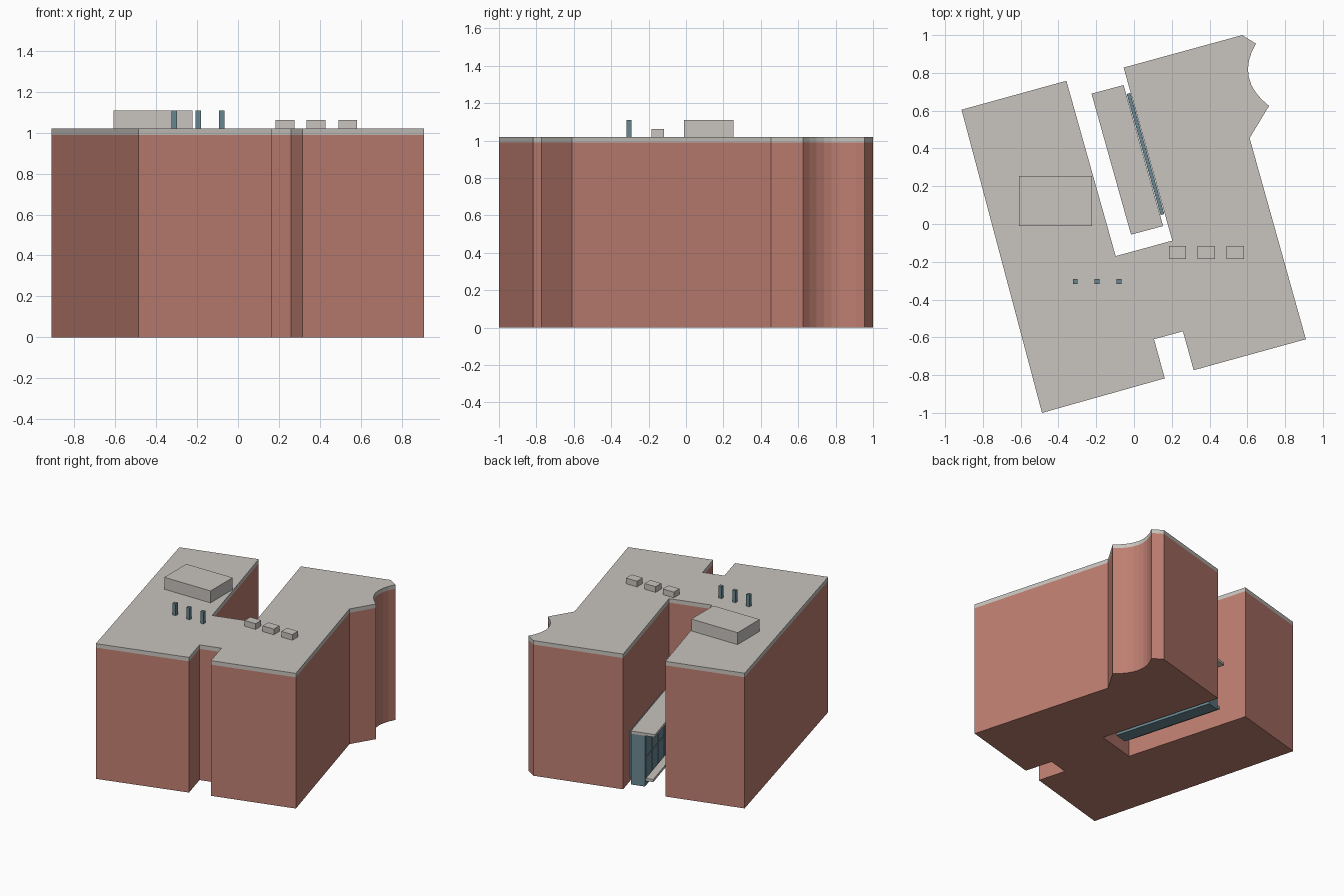
import bpy, bmesh
from mathutils import Vector

if "Cube" in bpy.data.objects:
    bpy.data.objects.remove(bpy.data.objects["Cube"])


def material(name, rgb):
    m = bpy.data.materials.new(name)
    m.diffuse_color = (*rgb, 1)
    m.use_nodes = True
    m.node_tree.nodes["Principled BSDF"].inputs["Base Color"].default_value = m.diffuse_color
    return m


BRICK = material("brick red", (0.515, 0.209, 0.165))
STONE = material("pale roof grey", (0.578, 0.552, 0.515))
GLASS = material("blue grey glass", (0.141, 0.242, 0.283))


def prism(name, outline, z0, z1, mat):
    """Extrude a plan outline between two heights."""
    bm = bmesh.new()
    base = bm.faces.new([bm.verts.new((x, y, z0)) for x, y in outline])
    up = bmesh.ops.extrude_face_region(bm, geom=[base])["geom"]
    bmesh.ops.translate(bm, vec=(0, 0, z1 - z0),
                        verts=[g for g in up if isinstance(g, bmesh.types.BMVert)])
    bmesh.ops.recalc_face_normals(bm, faces=bm.faces)
    me = bpy.data.meshes.new(name)
    bm.to_mesh(me)
    bm.free()
    me.materials.append(mat)
    ob = bpy.data.objects.new(name, me)
    bpy.context.collection.objects.link(ob)
    return ob


def box(name, x0, x1, y0, y1, z0, z1, mat):
    return prism(name, [(x0, y0), (x1, y0), (x1, y1), (x0, y1)], z0, z1, mat)


# Concave bay at the back right corner, as points on a curve
p0, p1, p2 = Vector((0.715, 0.625)), Vector((0.535, 0.765)), Vector((0.645, 0.955))
bay = [tuple(p0 * (1 - t) ** 2 + p1 * 2 * t * (1 - t) + p2 * t * t)
       for t in [i / 8 for i in range(9)]]

# U-shaped plan with a front notch and a back courtyard
plan = [(-0.487, -1.0), (0.163, -0.817), (0.106, -0.61), (0.259, -0.568),
        (0.316, -0.774), (0.91, -0.61), (0.612, 0.455)] + bay + [
        (0.573, 1.0), (-0.055, 0.828), (0.203, -0.088), (-0.097, -0.17),
        (-0.358, 0.758), (-0.913, 0.605)]
prism("brick_walls", plan, 0, 0.99, BRICK)
prism("main_roof", plan, 0.99, 1.02, STONE)

# Rooftop plant room, vents and flues
box("plant_room", -0.608, -0.222, -0.01, 0.253, 1.02, 1.11, STONE)
for i, x in enumerate((0.23, 0.382, 0.537)):
    box(f"roof_vent_{i + 1}", x - 0.046, x + 0.046, -0.185, -0.117, 1.02, 1.063, STONE)
for i, x in enumerate((-0.311, -0.195, -0.079)):
    box(f"flue_{i + 1}", x - 0.013, x + 0.013, -0.318, -0.292, 1.02, 1.11, GLASS)

# Courtyard pavilion, laid out along the slanted courtyard axes
origin = Vector((-0.225, 0.69))
across = Vector((0.966, 0.259))
along = Vector((0.27, -0.963))


def court(name, u0, u1, v0, v1, z0, z1, mat):
    pts = [tuple(origin + across * u + along * v)
           for u, v in ((u0, v0), (u1, v0), (u1, v1), (u0, v1))]
    return prism(name, pts, z0, z1, mat)


court("pavilion_roof", 0, 0.176, 0, 0.775, 0.385, 0.405, STONE)
court("pavilion_glass", 0.075, 0.175, 0.003, 0.77, 0, 0.385, GLASS)
court("pavilion_step", 0.02, 0.075, 0.02, 0.755, 0.035, 0.055, STONE)
court("side_glazing", 0.179, 0.199, 0.05, 0.715, 0.03, 0.38, GLASS)

# Glazing panes on the open pavilion front
for col in range(6):
    for row in range(2):
        v, z = 0.012 + col * 0.126, 0.062 + row * 0.16
        court(f"pane_{col + 1}_{row + 1}", 0.069, 0.075, v, v + 0.118,
              z, z + 0.152, GLASS)
